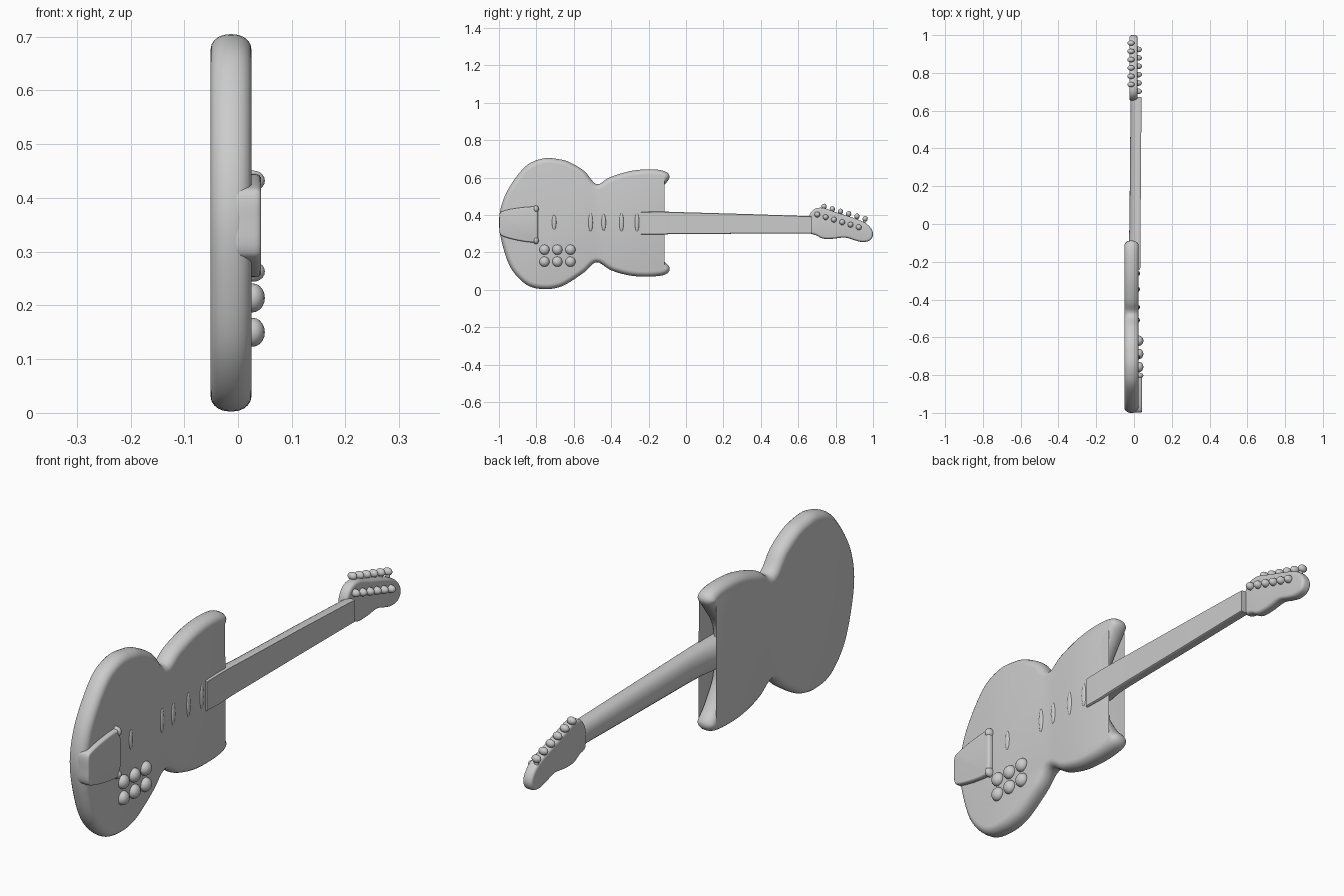
import bpy, bmesh, math
from mathutils import Vector, Matrix

if "Cube" in bpy.data.objects:
    bpy.data.objects.remove(bpy.data.objects["Cube"])

grey = bpy.data.materials.new("plain grey")
grey.use_nodes = True
grey.diffuse_color = (0.6, 0.6, 0.6, 1)
grey.node_tree.nodes["Principled BSDF"].inputs["Base Color"].default_value = (0.6, 0.6, 0.6, 1)


def finish(bm, name, angle=50):
    bmesh.ops.recalc_face_normals(bm, faces=bm.faces)
    mesh = bpy.data.meshes.new(name)
    bm.to_mesh(mesh)
    bm.free()
    mesh.materials.append(grey)
    ob = bpy.data.objects.new(name, mesh)
    bpy.context.collection.objects.link(ob)
    bpy.ops.object.select_all(action='DESELECT')
    ob.select_set(True)
    bpy.context.view_layer.objects.active = ob
    bpy.ops.object.shade_smooth_by_angle(angle=math.radians(angle))
    return ob


def smooth_loop(pts, steps):
    """Closed Catmull-Rom curve through (y, z) points."""
    p = [Vector(q) for q in pts]
    n = len(p)
    out = []
    for i in range(n):
        a, b, c, d = p[i - 1], p[i], p[(i + 1) % n], p[(i + 2) % n]
        for s in range(steps):
            t = s / steps
            out.append(0.5 * (2 * b + (c - a) * t + (2 * a - 5 * b + 4 * c - d) * t * t
                              + (3 * b - a - 3 * c + d) * t ** 3))
    return out


def loft(bm, rings):
    """Skin equal-length vertex rings and cap both ends."""
    rows = [[bm.verts.new(v) for v in r] for r in rings]
    n = len(rows[0])
    for a, b in zip(rows, rows[1:]):
        for i in range(n):
            bm.faces.new((a[i], a[(i + 1) % n], b[(i + 1) % n], b[i]))
    bm.faces.new(rows[0])
    bm.faces.new(rows[-1])


def rounded_plate(name, pts, x0, x1, inset, depth, steps=5):
    """Slab with a clockwise (y, z) outline and rounded rims."""
    loop = smooth_loop(pts, steps)
    n = len(loop)
    normals = []
    for i in range(n):
        t = (loop[(i + 1) % n] - loop[i - 1]).normalized()
        normals.append(Vector((t.y, -t.x)))
    quarter = [math.radians(a) for a in (0, 18, 36, 54, 72, 90)]
    levels = [(inset * (1 - math.sin(a)), x0 + depth * (1 - math.cos(a))) for a in quarter]
    levels += [(inset * (1 - math.cos(a)), x1 - depth * (1 - math.sin(a))) for a in quarter]
    bm = bmesh.new()
    loft(bm, [[(x, *(p + m * d)) for p, m in zip(loop, normals)] for d, x in levels])
    return finish(bm, name)


def ball(name, pos, size):
    bm = bmesh.new()
    m = Matrix.Translation(pos) @ Matrix.Diagonal((*size, 1))
    bmesh.ops.create_uvsphere(bm, u_segments=16, v_segments=10, radius=1, matrix=m)
    return finish(bm, name)


# Double-cutaway body
rounded_plate("body", [
    (-1.0, .365), (-.976, .484), (-.917, .59), (-.845, .67), (-.757, .703), (-.68, .698),
    (-.623, .682), (-.543, .634), (-.478, .564), (-.41, .60), (-.30, .634), (-.195, .644),
    (-.115, .634), (-.088, .602), (-.12, .553), (-.165, .489), (-.184, .446), (-.19, .40),
    (-.19, .32), (-.187, .28), (-.175, .238), (-.13, .168), (-.088, .118), (-.11, .082),
    (-.195, .070), (-.30, .076), (-.40, .104), (-.478, .147), (-.543, .094), (-.623, .040),
    (-.68, .013), (-.757, .003), (-.848, .024), (-.933, .11), (-.981, .238)],
    -.051, .025, .028, .034)

# Neck: flat front, rounded back; each row is y, centre z, half width, back x, front x
sections = [(-.24, .356, .060, -.040, .033), (-.16, .356, .062, -.040, .034),
            (-.09, .357, .060, -.027, .034), (0, .356, .058, -.024, .035),
            (.35, .352, .052, -.021, .037), (.64, .348, .046, -.018, .040),
            (.672, .347, .045, -.018, .040)]
bm = bmesh.new()
rings = []
for y, zc, w, xb, xf in sections:
    side = xf - .014
    ring = [(xf, y, zc + w * .95), (xf - .004, y, zc + w)]
    for k in range(13):
        a = math.pi * k / 12
        ring.append((side - (side - xb) * math.sin(a) ** .8 if 0 < k < 12 else side,
                     y, zc + w * math.cos(a)))
    ring += [(xf - .004, y, zc - w), (xf, y, zc - w * .95)]
    rings.append(ring)
loft(bm, rings)
finish(bm, "neck", 40)

# Headstock
rounded_plate("headstock", [
    (.655, .385), (.682, .428), (.73, .438), (.80, .415), (.88, .389), (.95, .362),
    (.988, .33), (1.0, .295), (.985, .265), (.945, .255), (.90, .265), (.85, .279),
    (.78, .272), (.73, .274), (.695, .292), (.655, .31)],
    -.024, .018, .012, .014, 4)

# Six string posts with matching tuner buttons along the upper edge
for i in range(6):
    t = i / 5
    y, z = .702 + .222 * t, .402 - .068 * t
    ball(f"string_post_{i + 1}", (.022, y, z), (.020, .015, .015))
    y, z = .738 + .220 * t, .445 - .066 * t
    ball(f"tuner_button_{i + 1}", (-.016, y, z), (.019, .014, .015))
    ball(f"tuner_shaft_{i + 1}", (-.012, y - .005, z - .022), (.010, .007, .022))

# Tailpiece cover and its raised front bar
rounded_plate("tailpiece", [
    (-.998, .355), (-.996, .405), (-.975, .422), (-.90, .437), (-.82, .444), (-.795, .435),
    (-.790, .35), (-.795, .262), (-.82, .253), (-.90, .264), (-.975, .284), (-.996, .305)],
    -.01, .043, .008, .012, 4)
ball("tailpiece_bar_upper", (.028, -.802, .432), (.022, .015, .019))
ball("tailpiece_bar_lower", (.028, -.802, .263), (.022, .015, .019))

# Two rows of three control knobs
for r, z in enumerate((.214, .150)):
    for c, y in enumerate((-.757, -.688, -.618)):
        ball(f"knob_{r + 1}_{c + 1}", (.027, y, z), (.023, .027, .027))

# Low bridge and pickup ridges
for name, y, half in (("bridge", -.705, .040), ("rear_pickup", -.51, .050),
                      ("rear_pickup_edge", -.44, .045), ("middle_pickup", -.345, .050),
                      ("front_pickup", -.262, .050)):
    ball(name, (.024, y, .36), (.007, .012, half))
